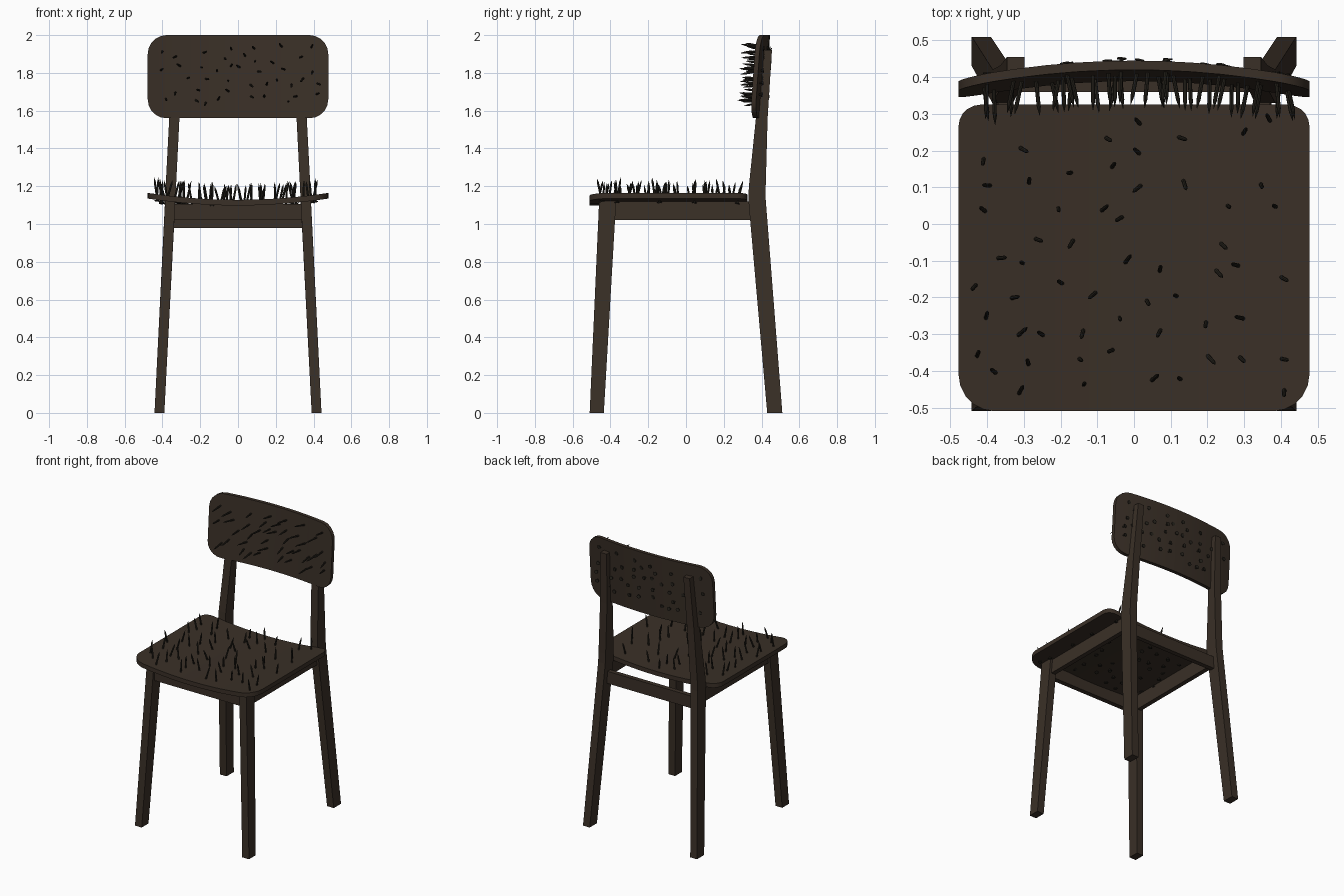
import bpy, bmesh, math, random
from mathutils import Vector, Matrix

random.seed(7)
cube = bpy.data.objects.get("Cube")
if cube:
    bpy.data.objects.remove(cube, do_unlink=True)


def material(name, rgb):
    mat = bpy.data.materials.new(name)
    mat.use_nodes = True
    mat.diffuse_color = (*rgb, 1)
    mat.node_tree.nodes["Principled BSDF"].inputs["Base Color"].default_value = (*rgb, 1)
    return mat


wood = material("dark brown wood", (0.042, 0.029, 0.02))
iron = material("blackened iron", (0.02, 0.017, 0.012))


def finish(bm, name, mat, mirror=False, smooth=False):
    bmesh.ops.recalc_face_normals(bm, faces=bm.faces)
    mesh = bpy.data.meshes.new(name)
    bm.to_mesh(mesh)
    bm.free()
    mesh.materials.append(mat)
    obj = bpy.data.objects.new(name, mesh)
    bpy.context.collection.objects.link(obj)
    if mirror:
        obj.modifiers.new("Mirror", 'MIRROR')
    if smooth:
        bpy.ops.object.select_all(action='DESELECT')
        obj.select_set(True)
        bpy.context.view_layer.objects.active = obj
        bpy.ops.object.shade_smooth_by_angle(angle=math.radians(30))
    return obj


def loft(name, sections):
    """Mirrored bar through rectangles given as x0, x1, y0, y1, z."""
    bm = bmesh.new()
    rings = [[bm.verts.new(p) for p in ((a, c, z), (b, c, z), (b, d, z), (a, d, z))]
             for a, b, c, d, z in sections]
    for low, high in zip(rings, rings[1:]):
        for i in range(4):
            j = (i + 1) % 4
            bm.faces.new((low[i], low[j], high[j], high[i]))
    bm.faces.new(rings[0])
    bm.faces.new(rings[-1])
    return finish(bm, name, wood, mirror=True)


def box(name, half_low, half_high, y0, y1, z0, z1):
    """Cross rail whose ends follow the splay of the legs."""
    bm = bmesh.new()
    bmesh.ops.create_cube(bm, size=1)
    for v in bm.verts:
        half = half_high if v.co.z > 0 else half_low
        v.co = (math.copysign(half, v.co.x), y1 if v.co.y > 0 else y0, z1 if v.co.z > 0 else z0)
    return finish(bm, name, wood)


def panel(name, half, low, high, r_low, r_high, thick, place):
    """Rounded board, sliced across its width and bent by place(u, v, t)."""
    bm = bmesh.new()
    corners = ((half, high, r_high, 0), (-half, high, r_high, 1),
               (-half, low, r_low, 2), (half, low, r_low, 3))
    outline = []
    for x, y, r, quarter in corners:
        cx = x - math.copysign(r, x)
        cy = y - r if y == high else y + r
        for k in range(6):
            a = math.pi / 2 * (quarter + k / 5)
            outline.append(bm.verts.new((cx + r * math.cos(a), cy + r * math.sin(a), 0)))
    face = bm.faces.new(outline)
    ext = bmesh.ops.extrude_face_region(bm, geom=[face], use_keep_orig=True)
    for v in ext["geom"]:
        if isinstance(v, bmesh.types.BMVert):
            v.co.z = thick
    for i in range(-5, 6):
        bmesh.ops.bisect_plane(bm, geom=bm.verts[:] + bm.edges[:] + bm.faces[:],
                               plane_co=(i * half / 6, 0, 0), plane_no=(1, 0, 0))
    for v in bm.verts:
        v.co = place(*v.co)
    return finish(bm, name, wood, smooth=True)


# Bent shapes of the seat and backrest; t runs through the thickness
def seat_point(u, v, t):
    return Vector((u, v, 1.098 + 0.037 * (u / 0.48) ** 2 + t))


def back_point(u, v, t):
    return Vector((u, 0.445 - 0.05 * (u / 0.48) ** 2 - 0.07 * (2 - v) - t, v))


panel("seat", 0.478, -0.51, 0.325, 0.1, 0.06, 0.03, seat_point)
panel("backrest", 0.478, 1.56, 2.0, 0.1, 0.1, 0.025, back_point)

# Splayed legs; the rear pair continues up behind the backrest
loft("front_legs", [(0.39, 0.442, -0.51, -0.435, 0), (0.332, 0.386, -0.46, -0.37, 1.122)])
loft("back_legs", [(0.39, 0.442, 0.43, 0.51, 0), (0.331, 0.386, 0.33, 0.422, 1.13),
                   (0.328, 0.383, 0.333, 0.422, 1.2), (0.31, 0.364, 0.37, 0.432, 1.56),
                   (0.298, 0.346, 0.412, 0.455, 1.92)])

# Rails under the seat
loft("side_rails", [(0.343, 0.375, -0.4, 0.35, 1.02), (0.338, 0.37, -0.4, 0.35, 1.118)])
box("front_rail", 0.35, 0.345, -0.445, -0.412, 1.02, 1.105)
box("back_rail", 0.35, 0.345, 0.36, 0.392, 0.98, 1.065)


def scatter(count, half, low, high, gap):
    spots = []
    for _ in range(5000):
        p = Vector((random.uniform(-half, half), random.uniform(low, high)))
        if len(spots) < count and all((p - q).length > gap for q in spots):
            spots.append(p)
    return spots


def nails(name, spots, place, axis, lean, length):
    """Nails driven through a board: head on the far side, point on the near side."""
    bm = bmesh.new()
    for u, v in spots:
        tilt = Vector([random.uniform(-lean, lean) for _ in range(3)])
        aim = (axis + tilt - axis * tilt.dot(axis)).normalized()
        start = place(u, v, random.uniform(-0.018, -0.004))
        turn = aim.to_track_quat('Z', 'Y').to_matrix().to_4x4()
        shaft = length * 0.8
        for r0, r1, base, depth in ((0.013, 0.013, 0, 0.004), (0.0055, 0.0055, 0.004, shaft),
                                    (0.0055, 0.0005, shaft + 0.004, length - shaft)):
            spot = Matrix.Translation(start + aim * (base + depth / 2)) @ turn
            bmesh.ops.create_cone(bm, cap_ends=True, segments=8, radius1=r0, radius2=r1,
                                  depth=depth, matrix=spot)
    return finish(bm, name, iron, smooth=True)


nails("seat_nails", scatter(58, 0.43, -0.48, 0.28, 0.07), seat_point, Vector((0, 0, 1)), 0.3, 0.122)
nails("backrest_nails", scatter(42, 0.42, 1.65, 1.94, 0.055), back_point, Vector((0, -1, 0)), 0.22, 0.122)
